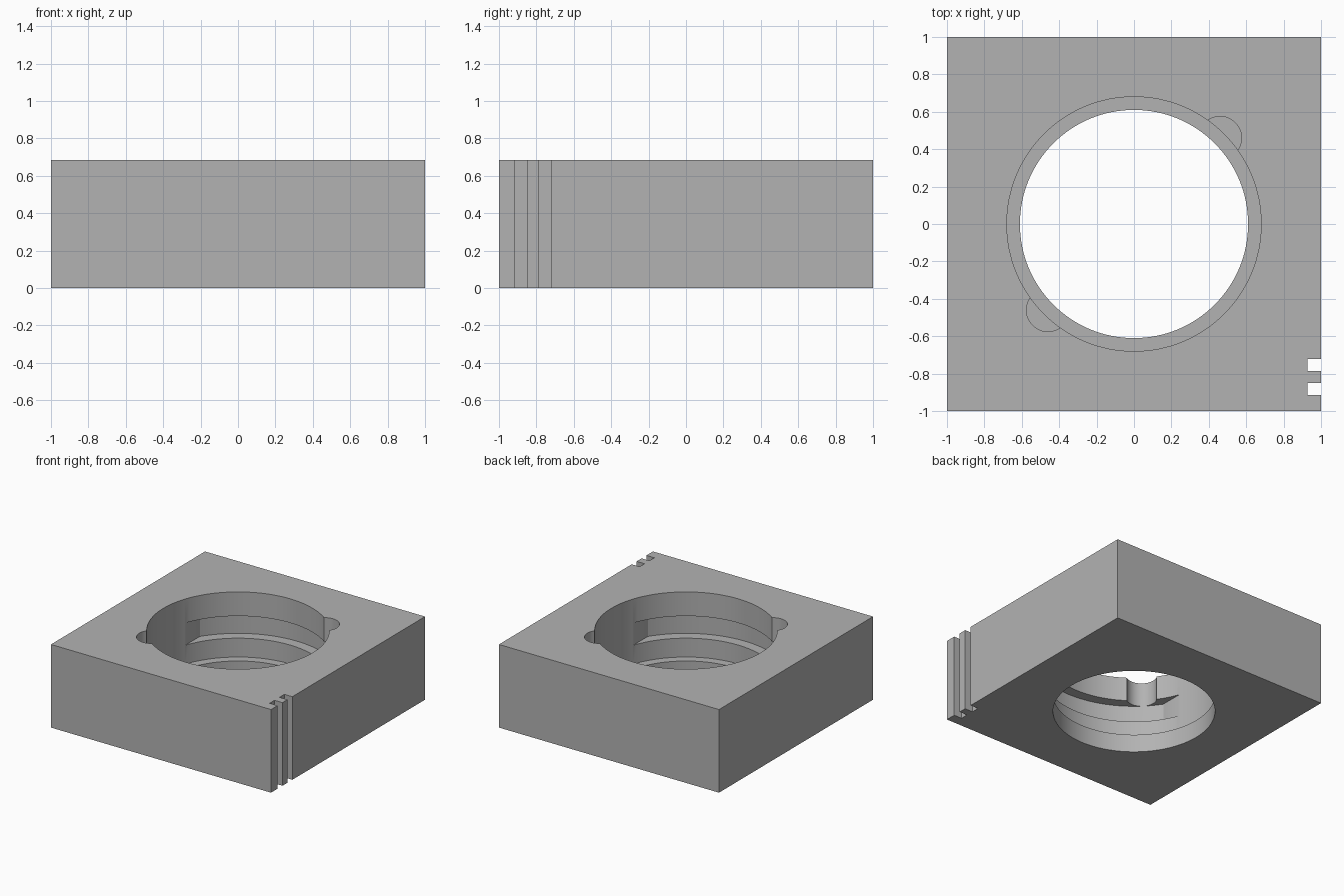
import bpy, bmesh
from math import cos, sin, pi, acos

if "Cube" in bpy.data.objects:
    bpy.data.objects.remove(bpy.data.objects["Cube"], do_unlink=True)

HEIGHT = 0.683
BORE_R, LIP_R, SLOT_R = 0.68, 0.61, 0.765
SLOT_HALF_WIDTH = 0.64

grey = bpy.data.materials.new("plain grey")
grey.use_nodes = True
colour = (0.45, 0.45, 0.45, 1)
grey.diffuse_color = colour
grey.node_tree.nodes["Principled BSDF"].inputs["Base Color"].default_value = colour


def prism(name, outline, z0, z1):
    """Extrude a counter-clockwise outline from z0 to z1."""
    bm = bmesh.new()
    low = [bm.verts.new((x, y, z0)) for x, y in outline]
    high = [bm.verts.new((x, y, z1)) for x, y in outline]
    bm.faces.new(low[::-1])
    bm.faces.new(high)
    n = len(outline)
    for i in range(n):
        j = (i + 1) % n
        bm.faces.new((low[i], low[j], high[j], high[i]))
    mesh = bpy.data.meshes.new(name)
    bm.to_mesh(mesh)
    bm.free()
    mesh.materials.append(grey)
    obj = bpy.data.objects.new(name, mesh)
    bpy.context.collection.objects.link(obj)
    return obj


def arc(r, a0, a1, steps, cx=0, cy=0):
    return [(cx + r * cos(a0 + (a1 - a0) * i / steps),
             cy + r * sin(a0 + (a1 - a0) * i / steps)) for i in range(steps + 1)]


def circle(r, steps, cx=0, cy=0):
    return arc(r, 0, 2 * pi, steps, cx, cy)[:-1]


def rectangle(x0, x1, y0, y1):
    return [(x0, y0), (x1, y0), (x1, y1), (x0, y1)]


block = prism("mount_block", rectangle(-1, 1, -1, 1), 0, HEIGHT)

# Stepped bore: narrow lip at the bottom, wide bore above it
cutters = [prism("lip_cutter", circle(LIP_R, 128), -0.1, 0.3),
           prism("bore_cutter", circle(BORE_R, 128), 0.148, 1)]

# Bayonet slots: a wider disc with two flat sides
a = acos(SLOT_HALF_WIDTH / SLOT_R)
slot = arc(SLOT_R, a, pi - a, 64) + arc(SLOT_R, pi + a, 2 * pi - a, 64)
cutters.append(prism("slot_cutter", slot, 0.303, 0.485))

# Entry notches on the diagonal, and the two grooves in the left side
for s in (1, -1):
    cutters.append(prism("notch_cutter", circle(0.115, 48, 0.46 * s, 0.46 * s), 0.4, 1))
for y in (-0.883, -0.755):
    cutters.append(prism("groove_cutter", rectangle(0.928, 1.1, y - 0.032, y + 0.032), -0.1, 1))

bpy.context.view_layer.objects.active = block
for cutter in cutters:
    mod = block.modifiers.new("cut", "BOOLEAN")
    mod.operation = "DIFFERENCE"
    mod.solver = "EXACT"
    mod.object = cutter
    bpy.ops.object.modifier_apply(modifier=mod.name)
    bpy.data.objects.remove(cutter, do_unlink=True)

bpy.ops.object.select_all(action="DESELECT")
block.select_set(True)
bpy.ops.object.shade_smooth_by_angle(angle=pi / 6)
